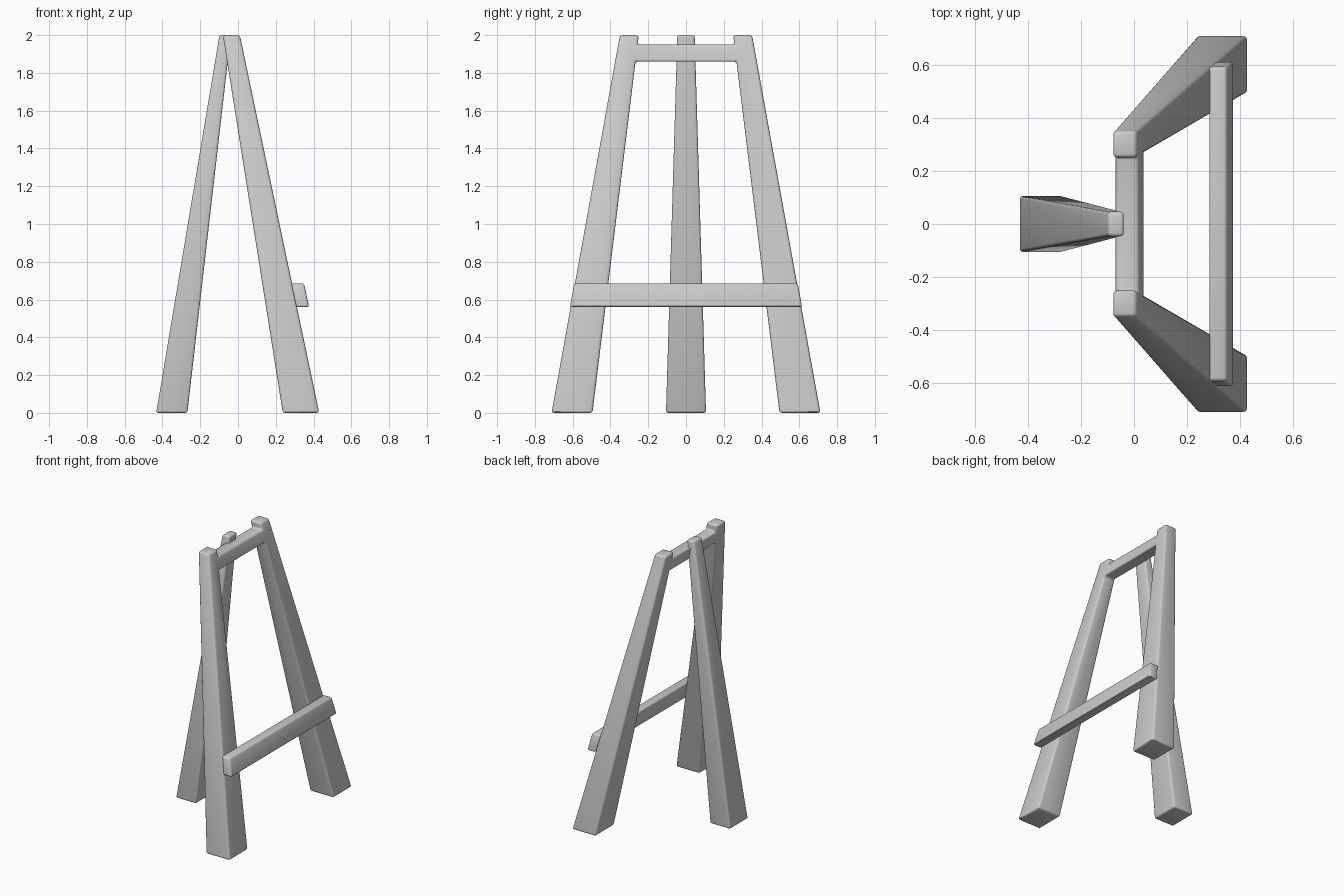
import bpy, bmesh

if "Cube" in bpy.data.objects:
    bpy.data.objects.remove(bpy.data.objects["Cube"])


def lerp(a, b, t):
    return a + (b - a) * t


def slanted_solid(name, outline, back_x, front_x, bevel):
    """Extrude a (y, z) outline between two slanted planes given as x(z)."""
    bm = bmesh.new()
    back = [bm.verts.new((back_x(z), y, z)) for y, z in outline]
    front = [bm.verts.new((front_x(z), y, z)) for y, z in outline]
    bm.faces.new(back)
    bm.faces.new(front)
    n = len(outline)
    for i in range(n):
        j = (i + 1) % n
        bm.faces.new((back[i], back[j], front[j], front[i]))
    bmesh.ops.recalc_face_normals(bm, faces=bm.faces)
    bmesh.ops.bevel(bm, geom=bm.edges[:], offset=bevel, segments=3,
                    profile=0.5, affect='EDGES', clamp_overlap=True)
    mesh = bpy.data.meshes.new(name)
    bm.to_mesh(mesh)
    bm.free()
    obj = bpy.data.objects.new(name, mesh)
    bpy.context.collection.objects.link(obj)
    bpy.ops.object.select_all(action='DESELECT')
    obj.select_set(True)
    bpy.context.view_layer.objects.active = obj
    bpy.ops.object.shade_smooth_by_angle(angle=0.6)
    return obj


H = 2.0


def outer(z):
    return lerp(0.712, 0.35, z / H)


def inner(z):
    return lerp(0.495, 0.25, z / H)


def frame_back(z):
    return lerp(0.237, -0.08, z / H)


def frame_front(z):
    return lerp(0.43, 0.01, z / H)


# Front frame: two splayed legs joined by the top bar in one outline
half = [(inner(1.95), 1.95), (inner(H), H), (outer(H), H),
        (outer(0), 0), (inner(0), 0), (inner(1.86), 1.86)]
outline = half + [(-y, z) for y, z in reversed(half)]
slanted_solid("front_frame", outline, frame_back, frame_front, 0.014)

# Canvas rail resting on the front of the legs, ends following their splay
z0, z1 = 0.56, 0.685
end = 0.004
slanted_solid("canvas_rail",
              [(outer(z0) + end, z0), (outer(z1) + end, z1),
               (-outer(z1) - end, z1), (-outer(z0) - end, z0)],
              lambda z: frame_front(z) - 0.004,
              lambda z: frame_front(z) + 0.064, 0.012)

# Tapered back leg
slanted_solid("back_leg",
              [(0.106, 0), (0.046, H), (-0.046, H), (-0.106, 0)],
              lambda z: lerp(-0.433, -0.098, z / H),
              lambda z: lerp(-0.268, -0.038, z / H), 0.012)
